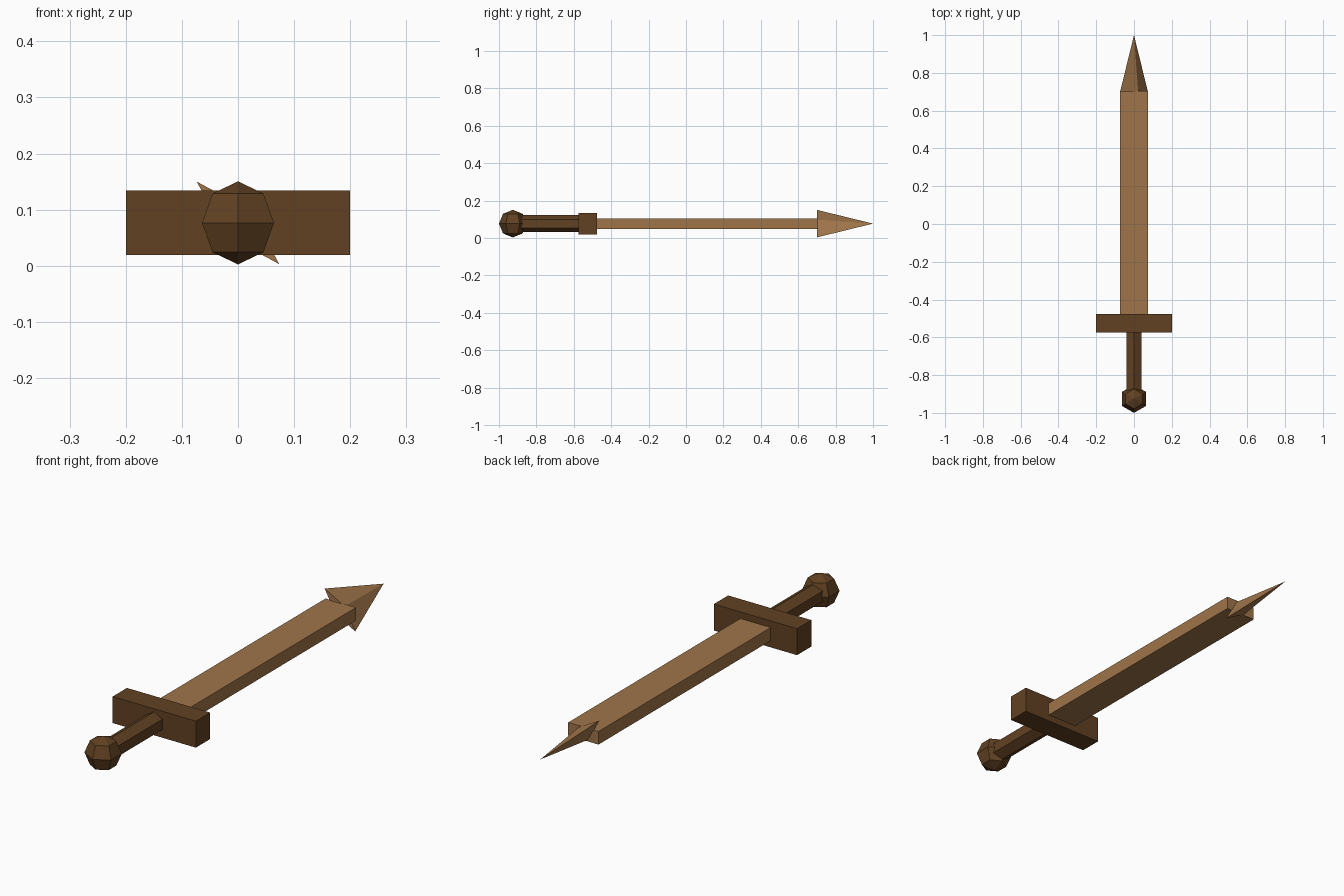
import bpy, bmesh
from math import radians, sqrt
from mathutils import Matrix

if "Cube" in bpy.data.objects:
    bpy.data.objects.remove(bpy.data.objects["Cube"], do_unlink=True)

MID = 0.0765  # height of the sword's centre line


def material(name, color):
    mat = bpy.data.materials.new(name)
    mat.use_nodes = True
    mat.diffuse_color = color
    mat.node_tree.nodes["Principled BSDF"].inputs["Base Color"].default_value = color
    return mat


light_wood = material("light wood", (0.352, 0.178, 0.068, 1))
dark_wood = material("dark wood", (0.120, 0.053, 0.016, 1))


def finish(name, bm, mat):
    bmesh.ops.recalc_face_normals(bm, faces=bm.faces)
    mesh = bpy.data.meshes.new(name)
    bm.to_mesh(mesh)
    bm.free()
    mesh.materials.append(mat)
    obj = bpy.data.objects.new(name, mesh)
    bpy.context.collection.objects.link(obj)


def box(name, width, y0, y1, height, mat):
    bm = bmesh.new()
    place = Matrix.Translation((0, (y0 + y1) / 2, MID))
    bmesh.ops.create_cube(bm, size=1, matrix=place @ Matrix.Diagonal((width, y1 - y0, height, 1)))
    finish(name, bm, mat)


def rod(name, sides, y0, y1, half_x, half_z, taper, turn, mat):
    """Prism or spike lying along y, turned about its own axis."""
    bm = bmesh.new()
    place = (Matrix.Translation((0, (y0 + y1) / 2, MID))
             @ Matrix.Rotation(radians(turn), 4, 'Y')
             @ Matrix.Diagonal((half_x, 1, half_z, 1))
             @ Matrix.Rotation(radians(-90), 4, 'X'))
    bmesh.ops.create_cone(bm, cap_ends=True, segments=sides, radius1=1,
                          radius2=taper, depth=y1 - y0, matrix=place)
    bmesh.ops.remove_doubles(bm, verts=bm.verts, dist=0.0001)
    finish(name, bm, mat)


# Blade and its thin diagonal point
box("blade", 0.146, -0.48, 0.705, 0.057, light_wood)
rod("blade_tip", 4, 0.70, 1.0, 0.0735 * sqrt(2), 0.022 * sqrt(2), 0, 45, light_wood)

# Crossguard and six-sided grip
box("crossguard", 0.40, -0.575, -0.477, 0.115, dark_wood)
rod("grip", 6, -0.90, -0.57, 0.045, 0.045, 1, 0, dark_wood)

# Faceted pommel
bm = bmesh.new()
bmesh.ops.create_uvsphere(bm, u_segments=6, v_segments=4, radius=0.074,
                          matrix=Matrix.Translation((0, -0.926, MID)))
finish("pommel", bm, dark_wood)
